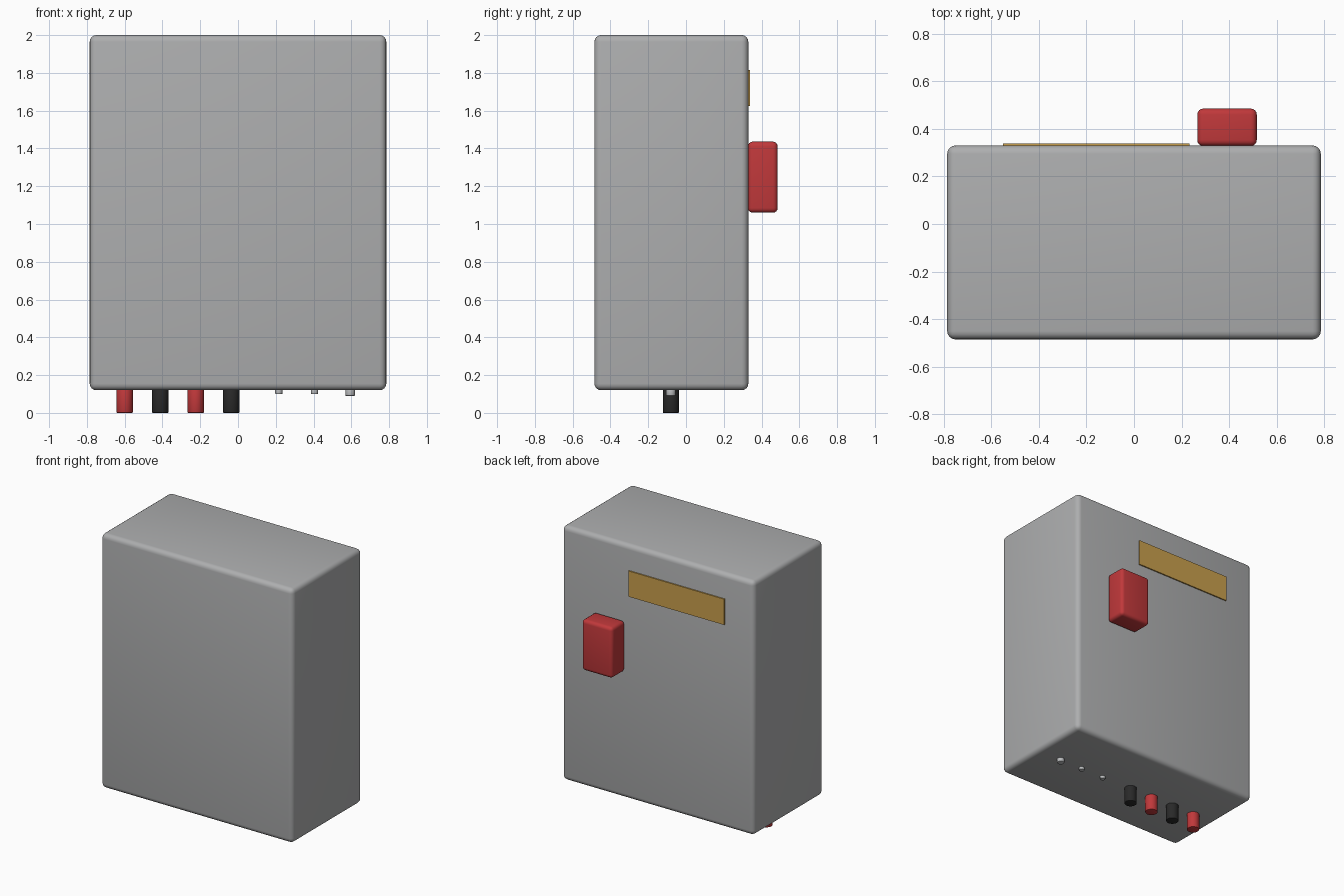
import bpy, math

if "Cube" in bpy.data.objects:
    bpy.data.objects.remove(bpy.data.objects["Cube"])


def material(name, rgb):
    m = bpy.data.materials.new(name)
    m.diffuse_color = (*rgb, 1)
    m.use_nodes = True
    m.node_tree.nodes["Principled BSDF"].inputs["Base Color"].default_value = m.diffuse_color
    return m


GREY = material("grey_casing", (0.42, 0.425, 0.43))
RED = material("red_plastic", (0.53, 0.04, 0.043))
BLACK = material("black_plastic", (0.022, 0.022, 0.022))
GOLD = material("gold_plate", (0.59, 0.35, 0.075))
STEEL = material("steel", (0.5, 0.51, 0.52))


def finish(obj, name, mat, bevel, segments):
    obj.name = name
    obj.data.materials.append(mat)
    if bevel:
        mod = obj.modifiers.new("rounded_edges", 'BEVEL')
        mod.width, mod.segments = bevel, segments
        mod.limit_method = 'ANGLE'
        mod.angle_limit = math.radians(50)
        bpy.ops.object.modifier_apply(modifier=mod.name)
        bpy.ops.object.shade_smooth_by_angle(angle=math.radians(35))
    return obj


def box(name, mat, x, y, z, bevel=0, segments=4):
    """Box given by its (min, max) range on each axis."""
    bpy.ops.mesh.primitive_cube_add(size=1, location=[sum(r) / 2 for r in (x, y, z)])
    obj = bpy.context.object
    obj.scale = [r[1] - r[0] for r in (x, y, z)]
    bpy.ops.object.transform_apply(location=False, rotation=False, scale=True)
    return finish(obj, name, mat, bevel, segments)


def peg(name, mat, x, radius, bottom, bevel):
    """Upright round peg reaching down from the underside of the casing."""
    top = 0.13
    bpy.ops.mesh.primitive_cylinder_add(vertices=24, radius=radius, depth=top - bottom,
                                        location=(x, -0.08, (top + bottom) / 2))
    return finish(bpy.context.object, name, mat, bevel, 2)


# Main casing
box("casing", GREY, (-0.785, 0.785), (-0.485, 0.33), (0.12, 2.0), 0.035)

# Red block and gold plate on the back
box("back_block", RED, (0.266, 0.516), (0.328, 0.485), (1.06, 1.436), 0.025)
box("back_plate", GOLD, (-0.55, 0.234), (0.33, 0.339), (1.624, 1.814))

# Terminals below, alternating red and black
for i in range(4):
    peg(f"terminal_{i + 1}", (RED, BLACK)[i % 2], -0.6 + i * 0.188, 0.043, 0.0, 0.004)

# Small metal pins below
for i, (x, r, bottom) in enumerate([(0.216, 0.019, 0.1), (0.405, 0.019, 0.1), (0.594, 0.025, 0.09)]):
    peg(f"pin_{i + 1}", STEEL, x, r, bottom, 0.003)
